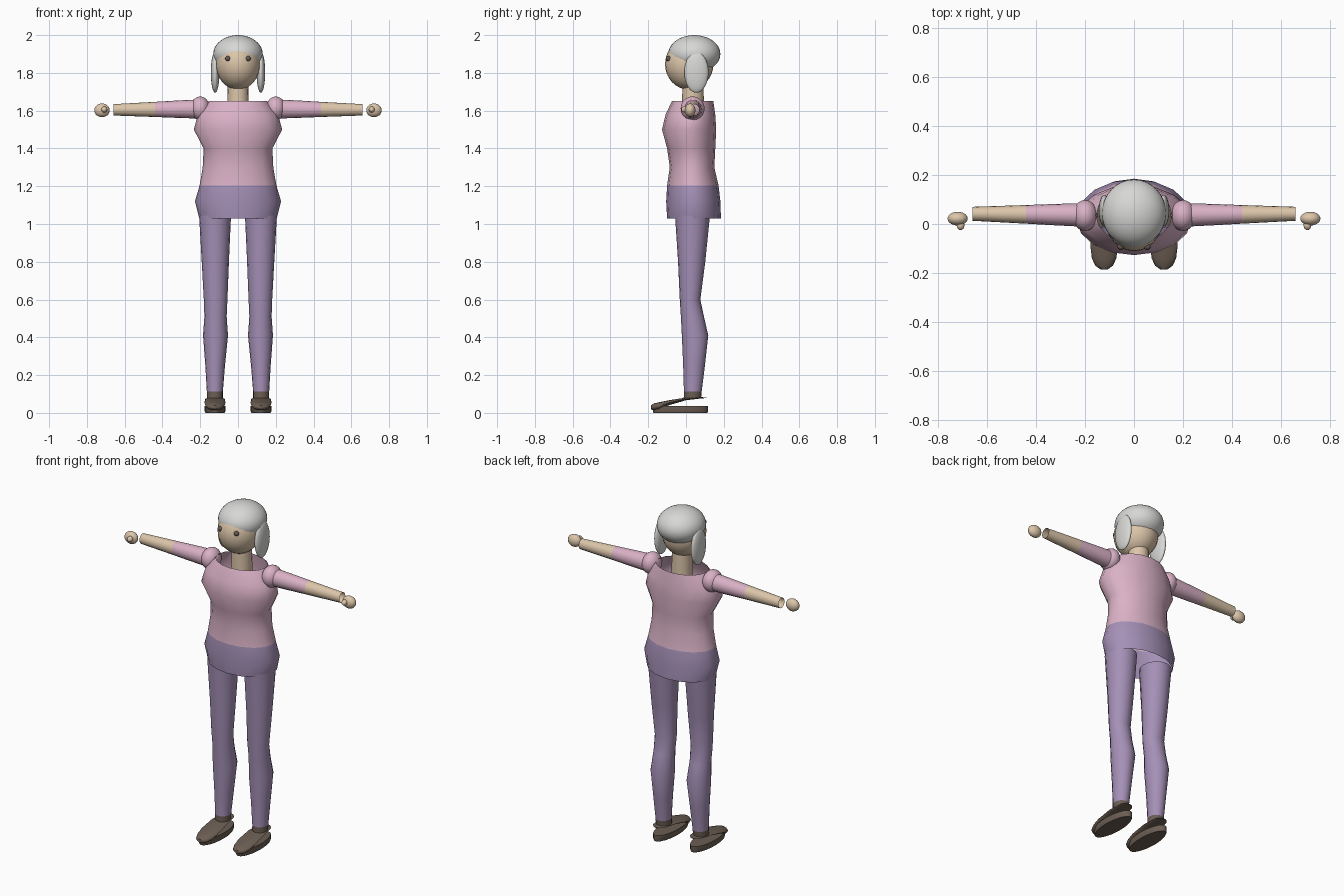
import bpy, bmesh, math
from mathutils import Vector

if "Cube" in bpy.data.objects:
    bpy.data.objects.remove(bpy.data.objects["Cube"])


def material(name, rgb):
    m = bpy.data.materials.new(name)
    m.diffuse_color = (*[c ** 2.2 for c in rgb], 1)
    m.use_nodes = True
    m.node_tree.nodes["Principled BSDF"].inputs["Base Color"].default_value = m.diffuse_color
    return m


PINK = material("pink_knit", (0.85, 0.69, 0.77))
PURPLE = material("purple_cloth", (0.64, 0.56, 0.71))
SKIN = material("skin", (0.86, 0.77, 0.66))
HAIR = material("grey_hair", (0.84, 0.84, 0.83))
SHOE = material("brown_leather", (0.42, 0.37, 0.33))
EYE = material("eye_grey", (0.40, 0.36, 0.34))


def finish(bm, name, mats, rule=None):
    """Turn a bmesh into a smooth object; rule picks a material from a face centre."""
    bmesh.ops.recalc_face_normals(bm, faces=bm.faces)
    for f in bm.faces:
        if rule:
            f.material_index = rule(f.calc_center_median())
    me = bpy.data.meshes.new(name)
    bm.to_mesh(me)
    bm.free()
    for m in mats:
        me.materials.append(m)
    ob = bpy.data.objects.new(name, me)
    bpy.context.collection.objects.link(ob)
    bpy.ops.object.select_all(action='DESELECT')
    ob.select_set(True)
    bpy.context.view_layer.objects.active = ob
    bpy.ops.object.shade_smooth_by_angle(angle=math.radians(45))
    return ob


def loft(name, rings, u, v, mats, rule=None, sides=16, caps=False):
    """Skin elliptical rings (centre, radius_u, radius_v) spanned by axes u and v."""
    bm = bmesh.new()
    u, v = Vector(u), Vector(v)
    loops = []
    for c, ru, rv in rings:
        loops.append([bm.verts.new(Vector(c) + u * ru * math.cos(a) + v * rv * math.sin(a))
                      for a in (2 * math.pi * i / sides for i in range(sides))])
    for a, b in zip(loops, loops[1:]):
        for i in range(sides):
            j = (i + 1) % sides
            bm.faces.new((a[i], a[j], b[j], b[i]))
    if caps:
        bm.faces.new(loops[0])
        bm.faces.new(loops[-1])
    return finish(bm, name, mats, rule)


def ellipsoid(name, centre, radii, mat, seg=24, rows=16):
    bm = bmesh.new()
    bmesh.ops.create_uvsphere(bm, u_segments=seg, v_segments=rows, radius=1)
    bmesh.ops.scale(bm, vec=radii, verts=bm.verts)
    bmesh.ops.translate(bm, vec=centre, verts=bm.verts)
    return finish(bm, name, [mat])


X, Y, Z = (1, 0, 0), (0, 1, 0), (0, 0, 1)

# Torso: open tube, (height, half width, front y, back y), purple below the waist
torso = [(1.03, .205, -.10, .185), (1.12, .228, -.105, .182), (1.205, .203, -.10, .172),
         (1.30, .187, -.086, .15), (1.40, .182, -.10, .155), (1.50, .234, -.127, .16),
         (1.58, .212, -.108, .155), (1.65, .155, -.075, .145)]
loft("torso", [((0, (f + b) / 2, z), w, (b - f) / 2) for z, w, f, b in torso],
     X, Y, [PINK, PURPLE], lambda c: int(c.z < 1.205))

# Neck and head
loft("neck", [((0, .037, 1.58), .058, .058), ((0, .037, 1.77), .055, .056)], X, Y, [SKIN])
ellipsoid("head", (0, .017, 1.846), (.117, .128, .135), SKIN)
ellipsoid("hair_cap", (0, .044, 1.90), (.131, .138, .10), HAIR, 32, 20)

# Leg profile: (height, inner x, outer x, front y, back y)
leg = [(.08, .08, .165, -.012, .08), (.112, .08, .165, -.011, .083), (.25, .069, .173, -.015, .1),
       (.41, .053, .185, -.022, .118), (.51, .060, .178, -.027, .095), (.60, .056, .181, -.033, .076),
       (.80, .048, .192, -.042, .102), (1.045, .037, .206, -.058, .127)]
# Shoe upper: (y, height, half width, half thickness)
upper = [(.108, .080, .015, .002), (.085, .080, .038, .003), (.0, .074, .052, .007),
         (-.09, .054, .056, .013), (-.14, .037, .050, .020), (-.17, .031, .036, .019),
         (-.186, .030, .014, .010)]

for s, side in ((-1, "right"), (1, "left")):
    # Head details
    ellipsoid(f"{side}_hair_lock", (s * .121, .055, 1.803), (.023, .064, .108), HAIR)
    ellipsoid(f"{side}_eye", (s * .054, -.092, 1.876), (.014, .014, .014), EYE, 16, 10)

    # Arm: shoulder ball, open sleeve tube, hand and thumb
    ellipsoid(f"{side}_shoulder", (s * .2, .035, 1.612), (.051, .063, .063), PINK)
    arm = [(.19, .050), (.25, .049), (.34, .045), (.44, .040), (.55, .035), (.66, .030)]
    loft(f"{side}_arm", [((s * x, .035 + .01 * x, 1.611 - .01 * x), r * .95, r) for x, r in arm],
         Y, Z, [PINK, SKIN], lambda c: int(abs(c.x) > .44))
    ellipsoid(f"{side}_hand", (s * .72, .022, 1.602), (.041, .028, .036), SKIN)
    ellipsoid(f"{side}_thumb", (s * .708, -.005, 1.606), (.016, .020, .016), SKIN, 16, 10)

    # Leg with dark ankle cuff
    loft(f"{side}_leg", [((s * (a + b) / 2, (f + k) / 2, z), (b - a) / 2, (k - f) / 2)
                         for z, a, b, f, k in leg],
         X, Y, [PURPLE, SHOE], lambda c: int(c.z < .112))

    # Shoe: slanted upper above a flat oval sole
    loft(f"{side}_shoe_upper", [((s * .122, y, z), w, t) for y, z, w, t in upper],
         X, Z, [SHOE], caps=True)
    loft(f"{side}_shoe_sole", [((s * .122, -.03, 0), .051, .143), ((s * .122, -.03, .008), .055, .146),
                               ((s * .122, -.03, .036), .055, .146)],
         X, Y, [SHOE], sides=24, caps=True)
